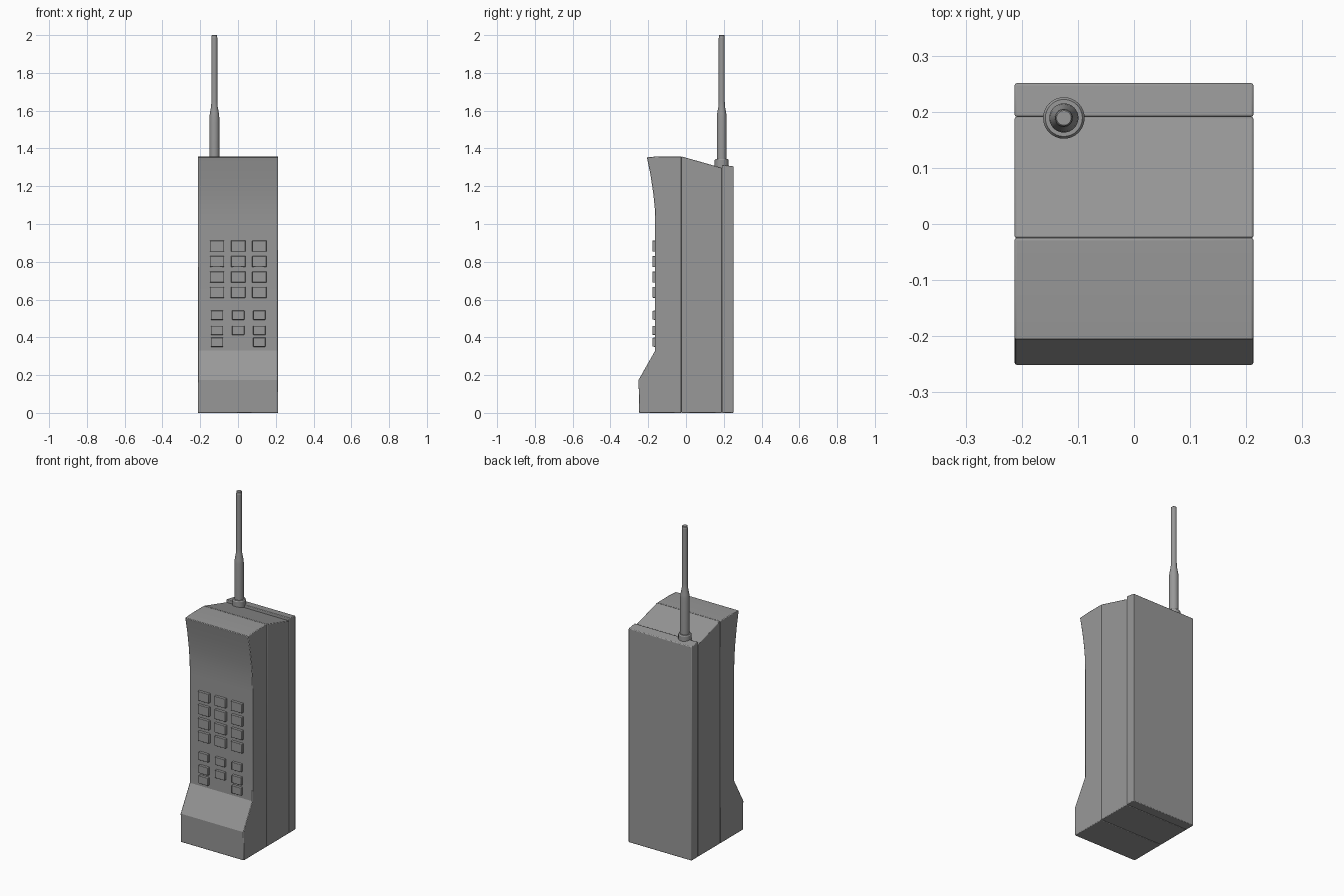
import bpy, bmesh
from math import radians, tau

if "Cube" in bpy.data.objects:
    bpy.data.objects.remove(bpy.data.objects["Cube"])

HALF_W = 0.213

# Dark grey plastic shared by every part
plastic = bpy.data.materials.new("dark_grey_plastic")
plastic.diffuse_color = (0.315, 0.315, 0.315, 1)
plastic.use_nodes = True
plastic.node_tree.nodes["Principled BSDF"].inputs["Base Color"].default_value = plastic.diffuse_color


def finish(name, bm, bevel=0.0, segments=2, angle=22):
    bmesh.ops.recalc_face_normals(bm, faces=bm.faces)
    mesh = bpy.data.meshes.new(name)
    bm.to_mesh(mesh)
    bm.free()
    mesh.materials.append(plastic)
    ob = bpy.data.objects.new(name, mesh)
    bpy.context.collection.objects.link(ob)
    if bevel:
        mod = ob.modifiers.new("soft_edges", 'BEVEL')
        mod.width = bevel
        mod.segments = segments
        mod.limit_method = 'ANGLE'
        mod.angle_limit = radians(35)
    bpy.ops.object.select_all(action='DESELECT')
    ob.select_set(True)
    bpy.context.view_layer.objects.active = ob
    bpy.ops.object.shade_smooth_by_angle(angle=radians(angle))
    return ob


def slab(name, profile, bevel):
    """Extrude a (y, z) side profile across the width."""
    bm = bmesh.new()
    face = bm.faces.new([bm.verts.new((-HALF_W, y, z)) for y, z in profile])
    ext = bmesh.ops.extrude_face_region(bm, geom=[face])
    verts = [v for v in ext['geom'] if isinstance(v, bmesh.types.BMVert)]
    bmesh.ops.translate(bm, verts=verts, vec=(2 * HALF_W, 0, 0))
    return finish(name, bm, bevel)


def lathe(name, profile, x, y, sides=32):
    """Revolve a (radius, z) profile about a vertical axis."""
    bm = bmesh.new()
    verts = [bm.verts.new((x + r, y, z)) for r, z in profile]
    edges = [bm.edges.new(p) for p in zip(verts, verts[1:])]
    bmesh.ops.spin(bm, geom=verts + edges, cent=(x, y, 0), axis=(0, 0, 1),
                   angle=tau, steps=sides)
    bmesh.ops.remove_doubles(bm, verts=bm.verts, dist=1e-5)
    return finish(name, bm)


def key(name, x, z, w, h):
    """Keypad button, slightly narrower at its front face."""
    bm = bmesh.new()
    bmesh.ops.create_cube(bm, size=1)
    for v in bm.verts:
        taper = 0.96 if v.co.y < 0 else 1.0
        v.co = (x + v.co.x * w * taper, -0.166 + v.co.y * 0.024,
                z + v.co.z * h * taper)
    return finish(name, bm, 0.002)


# Handset shell: three slabs meeting at narrow seams
slab("front_shell", [(-0.025, 0), (-0.248, 0), (-0.251, 0.175), (-0.163, 0.33),
                     (-0.163, 1.0), (-0.165, 1.08), (-0.173, 1.16),
                     (-0.188, 1.26), (-0.207, 1.354), (-0.136, 1.358),
                     (-0.025, 1.358)], 0.004)
slab("middle_shell", [(-0.025, 0), (-0.025, 1.358), (0.191, 1.297), (0.191, 0)], 0.004)
slab("battery_back", [(0.191, 0), (0.191, 1.314), (0.251, 1.305), (0.251, 0)], 0.004)

# Number keys
for row, z in enumerate((0.883, 0.801, 0.719, 0.638)):
    for col, x in enumerate((-0.111, 0.001, 0.113)):
        key(f"number_key_{row}_{col}", x, z, 0.077, 0.059)

# Smaller function keys, with the bottom middle one left out
for row, z in enumerate((0.517, 0.437, 0.374)):
    for col, x in enumerate((-0.111, 0.001, 0.113)):
        if (row, col) != (2, 1):
            key(f"function_key_{row}_{col}", x, z, 0.066, 0.049)

# Antenna collar and stepped antenna
AX, AY = -0.125, 0.189
lathe("antenna_collar", [(0, 1.27), (0.037, 1.27), (0.037, 1.338),
                         (0.033, 1.344), (0, 1.344)], AX, AY)
lathe("antenna", [(0, 1.33), (0.026, 1.33), (0.026, 1.565), (0.024, 1.585),
                  (0.017, 1.625), (0.016, 1.65), (0.016, 1.985),
                  (0.015, 1.987), (0.015, 1.998), (0.013, 2.0), (0, 2.0)], AX, AY)
